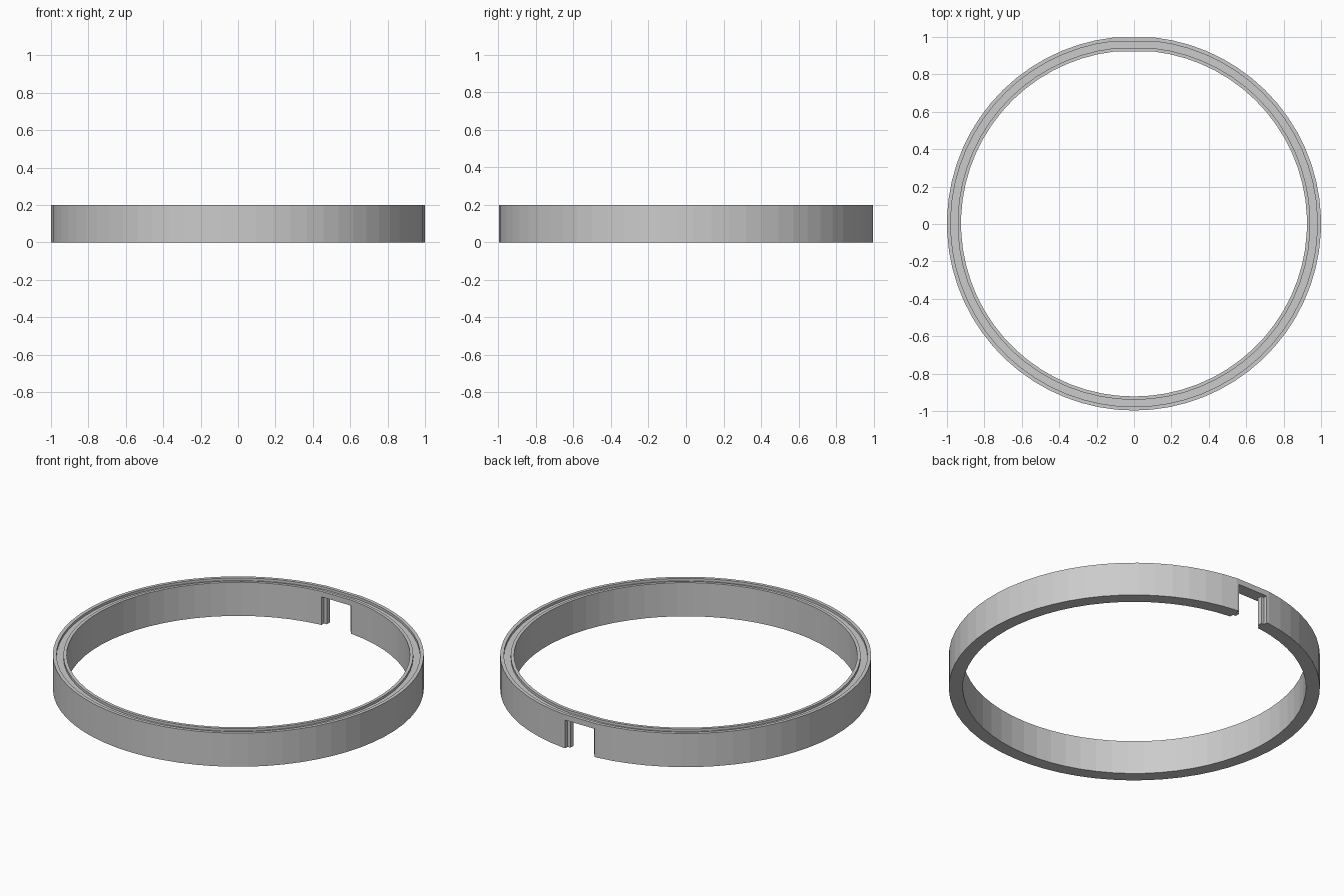
import bpy, bmesh, math

if "Cube" in bpy.data.objects:
    bpy.data.objects.remove(bpy.data.objects["Cube"])

SEGS = 64            # facets around the ring, besides the flat one over the notch
HALF = 0.112         # half angle of the flat facet at the back
Y_OFF = 0.003        # centres the slightly flattened ring

# ring cross-section (radius, height) with a shallow groove in the top face
PROFILE = [(0.925, 0), (1.0, 0), (1.0, 0.2), (0.98, 0.2), (0.98, 0.185),
           (0.943, 0.185), (0.943, 0.2), (0.925, 0.2)]


def make_object(name, bm):
    bmesh.ops.recalc_face_normals(bm, faces=bm.faces)
    mesh = bpy.data.meshes.new(name)
    bm.to_mesh(mesh)
    bm.free()
    obj = bpy.data.objects.new(name, mesh)
    bpy.context.collection.objects.link(obj)
    return obj


# ring: sweep the profile around, closing with one flat facet at the back
bm = bmesh.new()
loops = []
for i in range(SEGS + 1):
    a = math.pi / 2 + HALF + i * (2 * math.pi - 2 * HALF) / SEGS
    loops.append([bm.verts.new((r * math.cos(a), r * math.sin(a) + Y_OFF, z))
                  for r, z in PROFILE])
n = len(PROFILE)
for i, cur in enumerate(loops):
    nxt = loops[(i + 1) % len(loops)]
    for j in range(n):
        k = (j + 1) % n
        bm.faces.new((cur[j], nxt[j], nxt[k], cur[k]))
ring = make_object("notched_ring", bm)

# notch cutter: plan outline that leaves a small tongue on each side wall
W, T = 0.097, 0.078
side = [(W, 0.8), (W, 0.946), (T, 0.946), (T, 0.974), (W, 0.974), (W, 1.1)]
outline = side + [(-x, y) for x, y in reversed(side)]
bm = bmesh.new()
base = bm.faces.new([bm.verts.new((x, y, -0.1)) for x, y in outline])
top = bmesh.ops.extrude_face_region(bm, geom=[base])["geom"]
bmesh.ops.translate(bm, vec=(0, 0, 0.267),
                    verts=[v for v in top if isinstance(v, bmesh.types.BMVert)])
cutter = make_object("notch_cutter", bm)
cutter.hide_render = True

# cut the notch
mod = ring.modifiers.new("notch", "BOOLEAN")
mod.operation = "DIFFERENCE"
mod.solver = "EXACT"
mod.object = cutter
bpy.context.view_layer.objects.active = ring
bpy.ops.object.modifier_apply(modifier=mod.name)
bpy.data.objects.remove(cutter)
